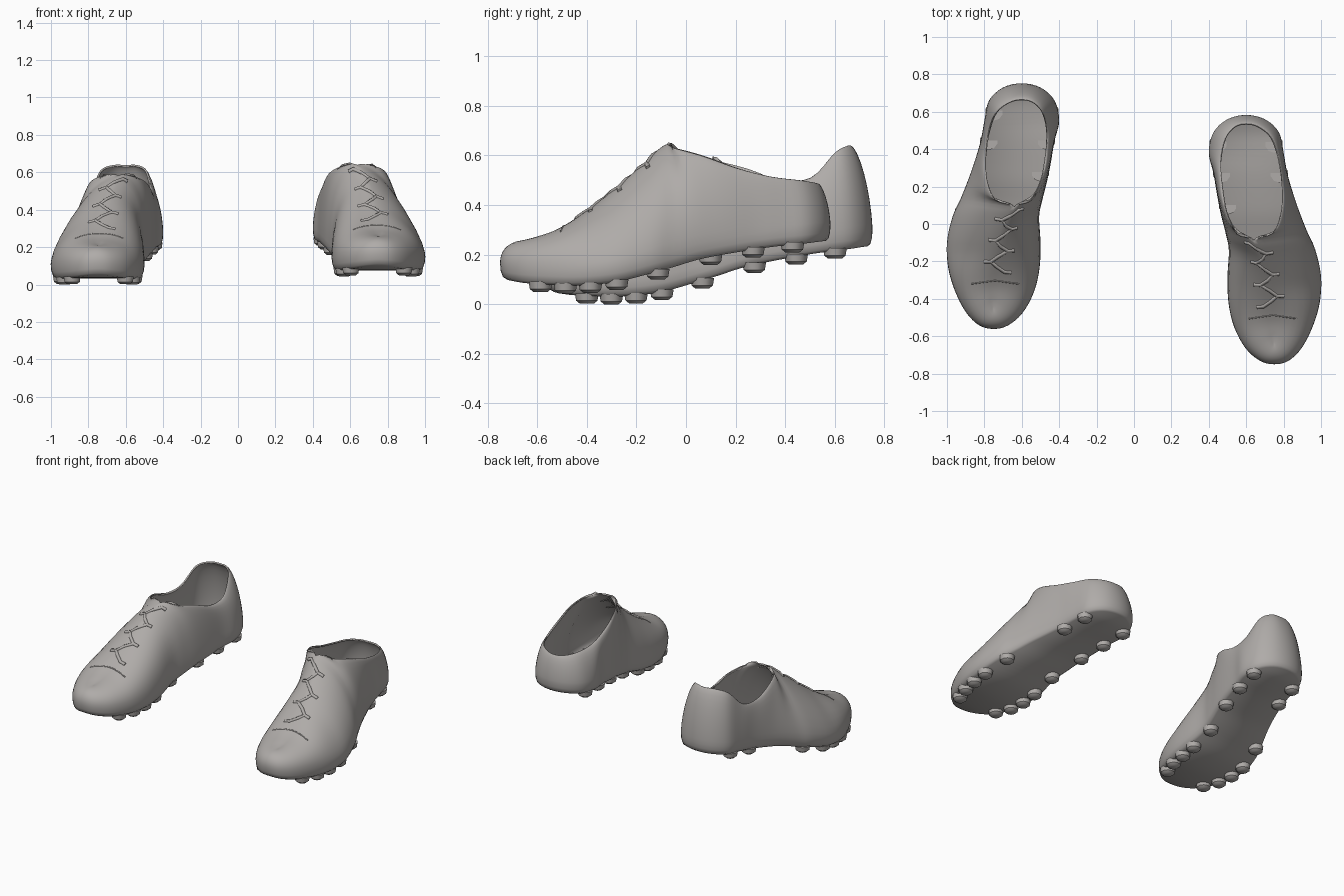
import bpy, bmesh, math
from mathutils import Vector, Matrix

if "Cube" in bpy.data.objects:
    bpy.data.objects.remove(bpy.data.objects["Cube"])

mat = bpy.data.materials.new("warm_grey")
mat.diffuse_color = (0.43, 0.41, 0.395, 1)
mat.use_nodes = True
mat.node_tree.nodes["Principled BSDF"].inputs["Base Color"].default_value = mat.diffuse_color

# Stations from toe to heel:
# sole y, inner x, outer x, sole z | top edge y, inner x, outer x, z
ROWS = [
    (-.75, .75, .75, .10, -.64, .75, .75, .258),
    (-.732, .675, .825, .095, -.62, .75, .75, .262),
    (-.665, .597, .895, .085, -.58, .75, .75, .275),
    (-.55, .535, .955, .078, -.51, .745, .745, .305),
    (-.42, .505, .993, .076, -.41, .735, .735, .37),
    (-.28, .50, 1.0, .09, -.30, .715, .715, .455),
    (-.14, .507, .97, .125, -.19, .685, .685, .55),
    (-.05, .49, .93, .15, -.09, .64, .64, .64),
    (.05, .465, .89, .18, -.05, .555, .74, .63),
    (.15, .445, .855, .20, .06, .50, .785, .60),
    (.27, .425, .82, .22, .20, .475, .79, .55),
    (.38, .40, .80, .235, .34, .465, .775, .515),
    (.49, .425, .775, .245, .46, .49, .735, .50),
    (.56, .50, .70, .253, .52, .54, .665, .49),
    (.583, .60, .60, .255, .535, .60, .60, .485),
]
SUB = 4
RIDGE_END = 7 * SUB      # the upper is closed up to here, open behind
LIP = .065               # height of the widest line above the sole


def smooth(t):
    t = max(0, min(1, t))
    return t * t * (3 - 2 * t)


def spline(p0, p1, p2, p3, t):
    return [.5 * (2 * b + (c - a) * t + (2 * a - 5 * b + 4 * c - d) * t * t
                  + (3 * b - a - 3 * c + d) * t ** 3)
            for a, b, c, d in zip(p0, p1, p2, p3)]


def outline(left):
    """Closed loop of (widest point, top point) pairs: toe, outer side, heel, inner side."""
    def ctrl(r, outer):
        y, xi, xo, zb, qy, qi, qo, qz = r
        if left:                       # this shoe has a taller heel collar
            lift = smooth((qy - .25) / .30)
            qz += .178 * lift - .02 * smooth((qy + .25) / .15) * (1 - lift)
            qy -= .04 * lift
        return (xo if outer else xi, y, zb, qo if outer else qi, qy, qz)
    c = [ctrl(r, True) for r in ROWS] + [ctrl(r, False) for r in ROWS[-2:0:-1]]
    n = len(c)
    pts = [spline(c[i - 1], c[i], c[(i + 1) % n], c[(i + 2) % n], s / SUB)
           for i in range(n) for s in range(SUB)]
    for k in range(1, RIDGE_END + 1):  # both sides meet on the ridge
        a, b = pts[k], pts[-k]
        for j in (3, 4, 5):
            a[j] = b[j] = (a[j] + b[j]) / 2
    return pts


def build_shoe(side, left):
    pts = outline(left)
    N = len(pts)

    def place(p):
        x, y, z = p
        if left:
            return Vector((-x, y * .985 + .178, z - .034 + .022 * y))
        return Vector((x, y, z))

    def wall(k, a):
        """Point on the upper; a runs from 0 at the widest line to 90 at the top."""
        k %= N
        px, py, zb, qx, qy, qz = pts[k]
        n = 2.3 - .75 * smooth((py - .2) / .25)          # heel tapers upward
        if k < N / 2:                                    # outer side slopes more
            n -= .68 * smooth((py + .6) / .3) * (1 - smooth((py - .1) / .3))
        w = max(0, math.cos(math.radians(a))) ** (2 / n) if a < 90 else 0
        h = math.sin(math.radians(a)) ** (2 / n)
        z0 = zb + LIP
        return Vector((qx + (px - qx) * w, qy + (py - qy) * w, z0 + (qz - z0) * h))

    def sole(k, f, dz):
        p, m = pts[k % N], pts[-k % N]
        cx = (p[0] + m[0]) / 2
        cy = max(-.5, min(.4, p[1]))
        return Vector((cx + (p[0] - cx) * f, cy + (p[1] - cy) * f, p[2] + dz))

    def finish(bm, name, angle=50):
        me = bpy.data.meshes.new(name)
        bm.to_mesh(me)
        bm.free()
        ob = bpy.data.objects.new(name, me)
        bpy.context.collection.objects.link(ob)
        me.materials.append(mat)
        for o in bpy.context.selected_objects:
            o.select_set(False)
        ob.select_set(True)
        bpy.context.view_layer.objects.active = ob
        bpy.ops.object.shade_smooth_by_angle(angle=math.radians(angle))
        return ob

    # Upper and sole as one open shell
    bm = bmesh.new()
    rings = [[sole(k, f, dz) for k in range(N)]
             for f, dz in ((.89, 0), (.955, .01), (.99, .035))]
    rings += [[wall(k, a) for k in range(N)]
              for a in (0, 8, 17, 27, 37, 47, 57, 67, 76, 84, 90)]
    vs = [[bm.verts.new(place(p)) for p in r] for r in rings]
    for lo, hi in zip(vs, vs[1:]):
        for k in range(N):
            j = (k + 1) % N
            bm.faces.new((lo[k], lo[j], hi[j], hi[k]))
    base = vs[0]
    bm.faces.new((base[0], base[1], base[-1]))
    for k in range(1, N // 2 - 1):
        bm.faces.new((base[k], base[k + 1], base[-k - 1], base[-k]))
    h = N // 2
    bm.faces.new((base[h - 1], base[h], base[h + 1]))
    bmesh.ops.remove_doubles(bm, verts=bm.verts, dist=.0005)
    bmesh.ops.recalc_face_normals(bm, faces=bm.faces)
    bm.normal_update()
    lowest = min(bm.faces, key=lambda f: f.calc_center_median().z)
    if lowest.normal.z > 0:
        bmesh.ops.reverse_faces(bm, faces=bm.faces)
    shell = finish(bm, side + "_shoe_upper")
    sol = shell.modifiers.new("lining", "SOLIDIFY")
    sol.thickness = .01
    sol.offset = -1

    # Rounded studs under the sole
    bm = bmesh.new()
    for y in (-.61, -.5, -.39, -.27, -.12, .09, .28, .44):
        for rng in (range(0, h), range(h, N)):
            if y == .09 and rng[0] == 0:
                continue
            k = min(rng, key=lambda i: abs(pts[i][1] - y))
            top = place(sole(k, .78, .01))
            for r1, r2, z1, z2 in ((.043, .048, -.03, 0), (.028, .043, -.042, -.03)):
                bmesh.ops.create_cone(
                    bm, cap_ends=True, segments=10, radius1=r1, radius2=r2, depth=z2 - z1,
                    matrix=Matrix.Translation(top + Vector((0, 0, (z1 + z2) / 2))))
    finish(bm, side + "_shoe_studs", 60)

    # Raised laces and toe seam following the upper
    def cord(name, paths, radius):
        cu = bpy.data.curves.new(name, "CURVE")
        cu.dimensions = "3D"
        cu.bevel_depth = radius
        cu.bevel_resolution = 1
        cu.use_fill_caps = True
        for path in paths:
            sp = cu.splines.new("POLY")
            sp.points.add(len(path) - 1)
            for q, p in zip(sp.points, path):
                q.co = (*(place(p) - Vector((0, 0, radius * .35))), 1)
        cu.materials.append(mat)
        ob = bpy.data.objects.new(name, cu)
        bpy.context.collection.objects.link(ob)

    laces = []
    for i, k in enumerate(range(15, 27, 2)):
        s = 1 if i % 2 else -1
        laces.append([wall(s * k, 72), wall(s * k, 81), wall(k + 1, 90),
                      wall(-s * (k + 2), 81), wall(-s * (k + 2), 72)])
    cord(side + "_shoe_laces", laces, .011)
    seam = [wall(13, a) for a in (57, 67, 76, 84, 90)]
    seam += [wall(-13, a) for a in (84, 76, 67, 57)]
    cord(side + "_shoe_toe_seam", [seam], .004)


build_shoe("right", False)
build_shoe("left", True)
